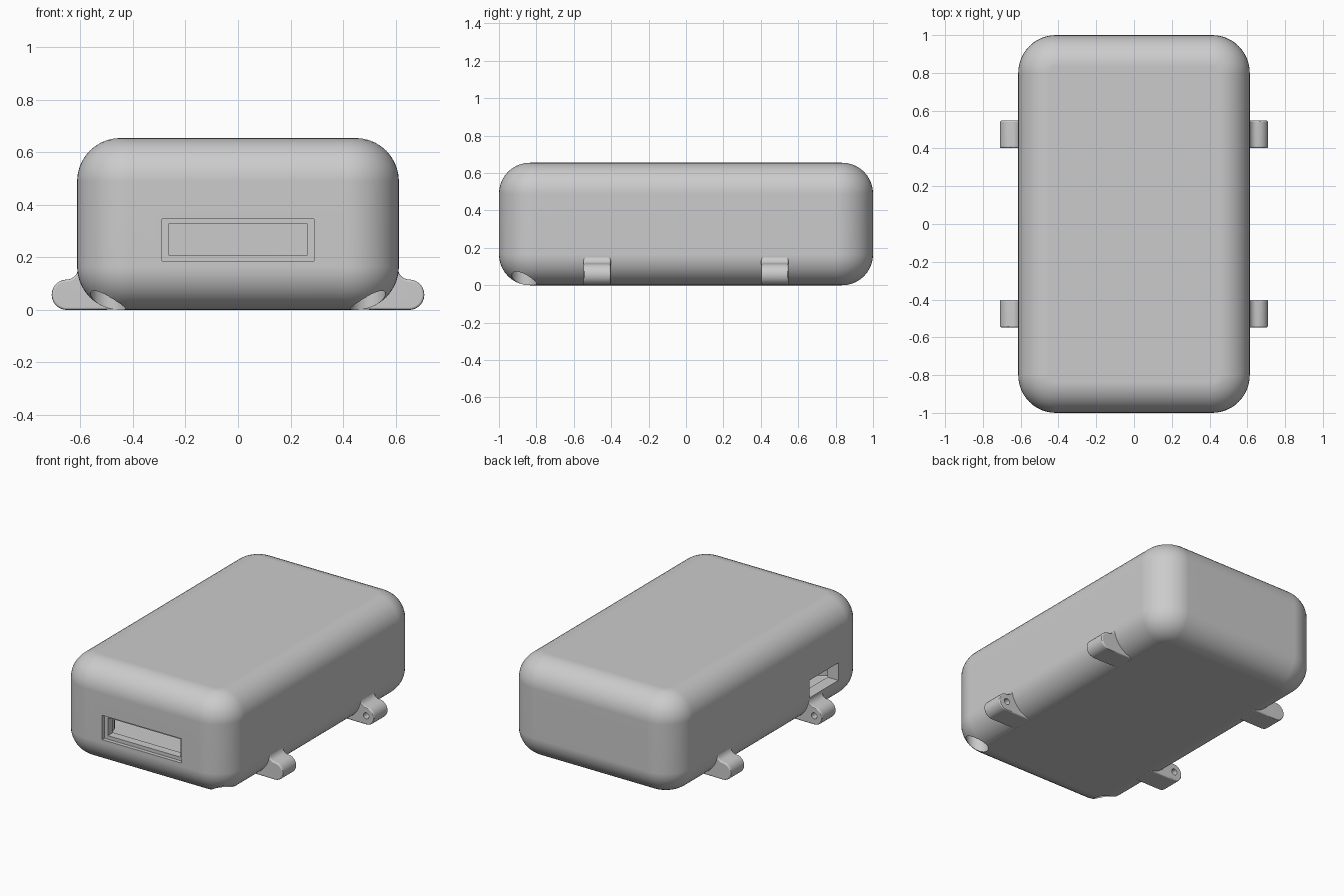
import bpy, bmesh, math
from mathutils import Vector

cube = bpy.data.objects.get("Cube")
if cube:
    bpy.data.objects.remove(cube, do_unlink=True)

grey = bpy.data.materials.new("plain_grey")
grey.use_nodes = True
COLOUR = (0.6, 0.6, 0.6, 1)
grey.diffuse_color = COLOUR
grey.node_tree.nodes["Principled BSDF"].inputs["Base Color"].default_value = COLOUR


def make_object(name, bm):
    bmesh.ops.recalc_face_normals(bm, faces=bm.faces)
    mesh = bpy.data.meshes.new(name)
    bm.to_mesh(mesh)
    bm.free()
    mesh.materials.append(grey)
    obj = bpy.data.objects.new(name, mesh)
    bpy.context.collection.objects.link(obj)
    return obj


def activate(obj):
    bpy.ops.object.select_all(action='DESELECT')
    obj.select_set(True)
    bpy.context.view_layer.objects.active = obj


def ring(bm, hx, hy, r, z, steps=12):
    """One rounded-rectangle loop of vertices."""
    verts = []
    for q, (sx, sy) in enumerate([(1, 1), (-1, 1), (-1, -1), (1, -1)]):
        for i in range(steps + 1):
            a = math.pi / 2 * (q + i / steps)
            verts.append(bm.verts.new((sx * (hx - r) + r * math.cos(a),
                                       sy * (hy - r) + r * math.sin(a), z)))
    return verts


def rounded_box(name, hx, hy, z0, z1, corner, edge, steps=10):
    """Box with round upright corners and filleted top and bottom edges."""
    bm = bmesh.new()
    levels = []
    for i in range(steps + 1):
        a = math.pi / 2 * i / steps
        levels.append((edge * (1 - math.sin(a)), edge * (1 - math.cos(a))))
    levels = [(d, z0 + h) for d, h in levels] + [(d, z1 - h) for d, h in reversed(levels)]
    rings = [ring(bm, hx - d, hy - d, corner - d, z) for d, z in levels]
    for low, high in zip(rings, rings[1:]):
        for i in range(len(low)):
            j = (i + 1) % len(low)
            bm.faces.new((low[i], low[j], high[j], high[i]))
    bm.faces.new(rings[0])
    bm.faces.new(rings[-1])
    return make_object(name, bm)


def box(name, low, high):
    bm = bmesh.new()
    bmesh.ops.create_cube(bm, size=1)
    low, high = Vector(low), Vector(high)
    for v in bm.verts:
        v.co = (low + high) / 2 + v.co * (high - low)
    return make_object(name, bm)


def cylinder(name, radius, depth, centre, along_y=False):
    bm = bmesh.new()
    bmesh.ops.create_cone(bm, cap_ends=True, segments=32, radius1=radius,
                          radius2=radius, depth=depth)
    for v in bm.verts:
        x, y, z = v.co
        v.co = Vector((x, z, -y) if along_y else (x, y, z)) + Vector(centre)
    return make_object(name, bm)


def cut(obj, cutter):
    activate(obj)
    mod = obj.modifiers.new("cut", 'BOOLEAN')
    mod.operation, mod.solver, mod.object = 'DIFFERENCE', 'EXACT', cutter
    bpy.ops.object.modifier_apply(modifier=mod.name)
    bpy.data.objects.remove(cutter, do_unlink=True)


def finish(obj):
    activate(obj)
    bpy.ops.object.shade_smooth_by_angle(angle=math.radians(30))
    obj.modifiers.new("even_shading", 'WEIGHTED_NORMAL').keep_sharp = True


# Hollow case with a stepped front window and a side port
case = rounded_box("case", 0.613, 1.0, 0, 0.655, 0.2, 0.165)
cut(case, rounded_box("cavity", 0.533, 0.92, 0.08, 0.575, 0.12, 0.08))
cut(case, box("window_step", (-0.29, -1.1, 0.187), (0.29, -0.975, 0.347)))
cut(case, box("window", (-0.265, -1.1, 0.21), (0.265, -0.85, 0.328)))
cut(case, box("side_port", (-0.7, -0.71, 0.165), (-0.5, -0.41, 0.28)))

# Round pockets under the two front corners
for side in (-1, 1):
    cut(case, cylinder("pocket", 0.067, 0.3, (side * 0.495, -0.865, 0)))
finish(case)

# Solid bosses inside, above the pockets
for side, label in ((1, "left"), (-1, "right")):
    boss = cylinder(label + "_boss", 0.09, 0.3, (side * 0.44, -0.81, 0.3))
    cut(boss, cylinder("pocket", 0.067, 0.3, (side * 0.495, -0.865, 0)))
    finish(boss)


# Mounting feet: rounded tip, flat sole, fillet up to the case
def foot(name, side, end):
    tip, x_mid = 0.058, 0.652
    outline = [(0.47, 0.001)]
    for i in range(13):
        a = math.pi * (i / 12 - 0.5)
        outline.append((x_mid + tip * math.cos(a), tip + tip * math.sin(a)))
    for i in range(1, 8):
        a = math.pi / 2 * i / 7
        outline.append((x_mid - 0.042 * math.sin(a), 0.158 - 0.042 * math.cos(a)))
    outline += [(0.58, 0.158), (0.55, 0.09), (0.47, 0.02)]
    bm = bmesh.new()
    inner, outer = end * 0.402, end * 0.548
    face = bm.faces.new([bm.verts.new((side * x, inner, z)) for x, z in outline])
    ext = bmesh.ops.extrude_face_region(bm, geom=[face])
    for v in ext["geom"]:
        if isinstance(v, bmesh.types.BMVert):
            v.co.y = outer
    obj = make_object(name, bm)
    activate(obj)
    bevel = obj.modifiers.new("soft_edges", 'BEVEL')
    bevel.width, bevel.segments = 0.01, 3
    bevel.limit_method, bevel.angle_limit = 'ANGLE', math.radians(50)
    bpy.ops.object.modifier_apply(modifier=bevel.name)
    # Blind pin hole on the face towards the middle
    cut(obj, cylinder("pin_hole", 0.02, 0.2, (side * x_mid, inner, 0.06), True))
    finish(obj)


for side, x_name in ((1, "left"), (-1, "right")):
    for end, y_name in ((-1, "front"), (1, "back")):
        foot(y_name + "_" + x_name + "_foot", side, end)
